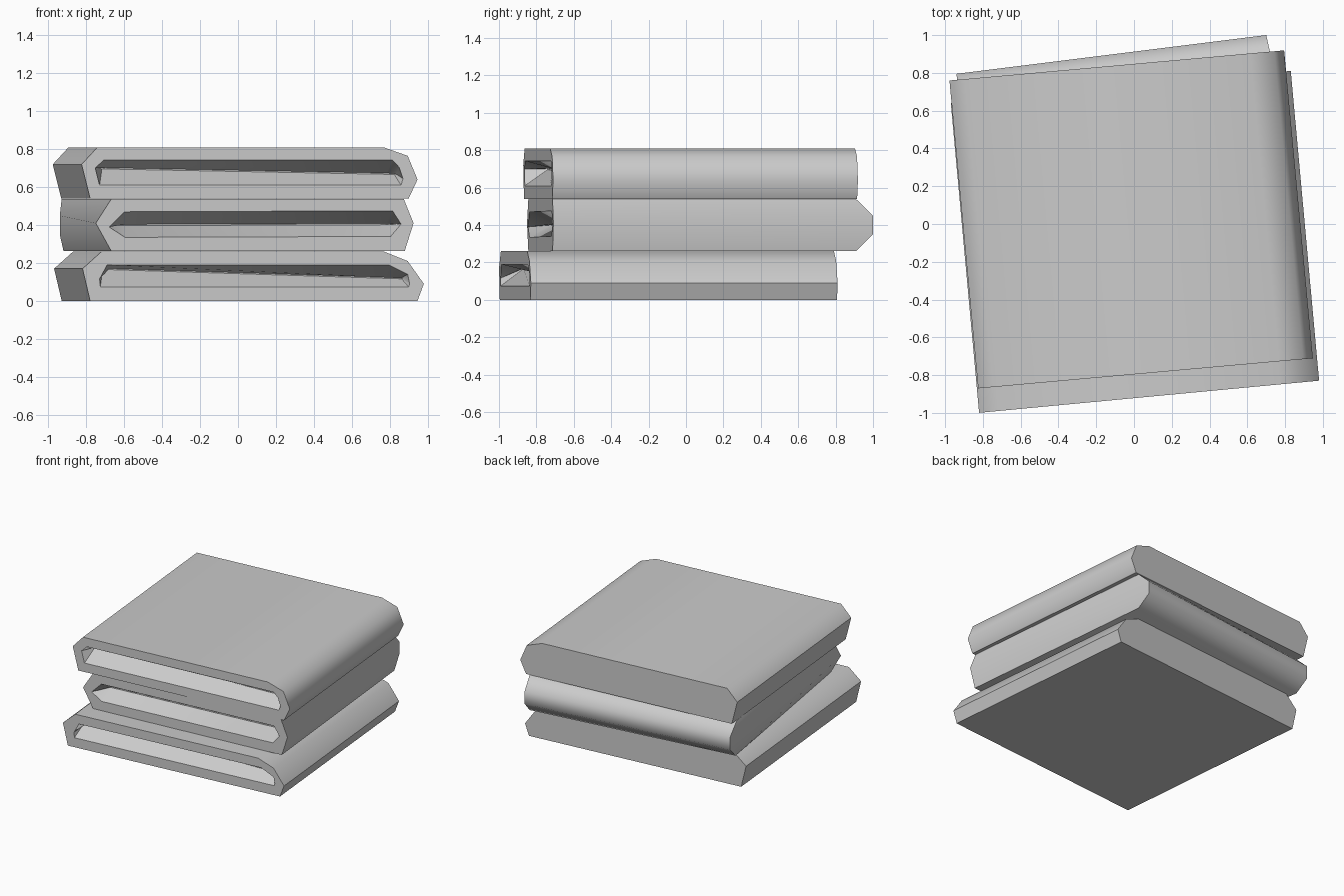
import bpy, bmesh, math
from mathutils import Vector

if "Cube" in bpy.data.objects:
    bpy.data.objects.remove(bpy.data.objects["Cube"], do_unlink=True)

cloth = bpy.data.materials.new("cloth_grey")
cloth.use_nodes = True
GREY = (0.6, 0.6, 0.6, 1)
cloth.diffuse_color = GREY
cloth.node_tree.nodes["Principled BSDF"].inputs["Base Color"].default_value = GREY


def pocket(bm, outer, profile, place, line):
    """Open front: flat rim, then a shallow pocket narrowing to a fold line."""
    rim = [bm.verts.new(place(x, z)) for x, z in profile]
    left, right = line
    fold = []
    for x, z in profile:
        level = left + (right - left) * (x + 0.7) / 1.55
        p = place(x * 0.97, level + (z - level) * 0.05)
        fold.append(bm.verts.new(p + Vector((-0.01, 0.12, 0))))
    for a, b in ((outer, rim), (rim, fold)):
        for i in range(len(a)):
            j = (i + 1) % len(a)
            bm.faces.new((a[i], a[j], b[j], b[i]))
    bm.faces.new(fold)


def finish(bm, name):
    bmesh.ops.recalc_face_normals(bm, faces=bm.faces)
    mesh = bpy.data.meshes.new(name)
    bm.to_mesh(mesh)
    bm.free()
    mesh.materials.append(cloth)
    obj = bpy.data.objects.new(name, mesh)
    bpy.context.collection.objects.link(obj)
    bpy.ops.object.select_all(action='DESELECT')
    obj.select_set(True)
    bpy.context.view_layer.objects.active = obj
    bpy.ops.object.shade_smooth_by_angle(angle=math.radians(52))


def front_plane(y0, slope):
    return lambda x, z: Vector((x, y0 + slope * x, z))


def straight_fold(name, profile, opening, place, depth, line):
    """Folded cloth with one profile swept from front to back."""
    bm = bmesh.new()
    front = [bm.verts.new(place(x, z)) for x, z in profile]
    back = [bm.verts.new(v.co + Vector(depth)) for v in front]
    for i in range(len(front)):
        j = (i + 1) % len(front)
        bm.faces.new((front[i], front[j], back[j], back[i]))
    bm.faces.new(back)
    pocket(bm, front, opening, place, line)
    finish(bm, name)


# Bottom and top cloths
straight_fold(
    "bottom_folded_cloth",
    [(-.78, 0), (-.82, .17), (-.72, .26), (.77, .26), (.895, .21), (.98, .09), (.947, 0)],
    [(-.726, .074), (-.73, .116), (-.69, .19), (.795, .19), (.895, .14), (.905, .09), (.9, .074)],
    front_plane(-.922, .0945), (-.15, 1.64, 0), (.17, .12))
straight_fold(
    "top_folded_cloth",
    [(-.78, .54), (-.825, .72), (-.742, .81), (.768, .81), (.895, .765), (.947, .64), (.9, .54)],
    [(-.73, .61), (-.753, .70), (-.71, .742), (.815, .742), (.85, .705), (.87, .645), (.86, .61)],
    front_plane(-.796, .09), (-.152, 1.63, 0), (.70, .67))

# Middle cloth: pointed sides at the front, rounded fold at the back
bm = bmesh.new()
place = front_plane(-.787, .084)
outer = [(-.668, .262), (-.75, .41), (-.668, .538), (.874, .538), (.926, .41), (.879, .262)]
front = [bm.verts.new(place(x, z)) for x, z in outer]
bl, ml, tl, tr, mr, br = front


def back_edge(left, right, z):
    return [bm.verts.new((x, y, z)) for x, y in (left, right)]


low = back_edge((-.92, .70), (.72, .91), .262)
ridge_low = back_edge((-.94, .795), (.70, 1), .35)
ridge_high = back_edge((-.94, .795), (.70, 1), .45)
high = back_edge((-.93, .70), (.72, .91), .538)
for a, b in ((low, ridge_low), (ridge_low, ridge_high), (ridge_high, high)):
    bm.faces.new((a[0], a[1], b[1], b[0]))
bm.faces.new((tl, tr, high[1], high[0]))
bm.faces.new((bl, br, low[1], low[0]))
for side, (b, m, t) in enumerate(((bl, ml, tl), (br, mr, tr))):
    bm.faces.new((t, m, ridge_high[side], high[side]))
    bm.faces.new((m, ridge_low[side], ridge_high[side]))
    bm.faces.new((m, b, low[side], ridge_low[side]))
pocket(bm, front,
       [(-.595, .335), (-.68, .39), (-.6, .47), (.815, .475), (.86, .405), (.805, .34)],
       place, (.40, .405))
finish(bm, "middle_folded_cloth")
